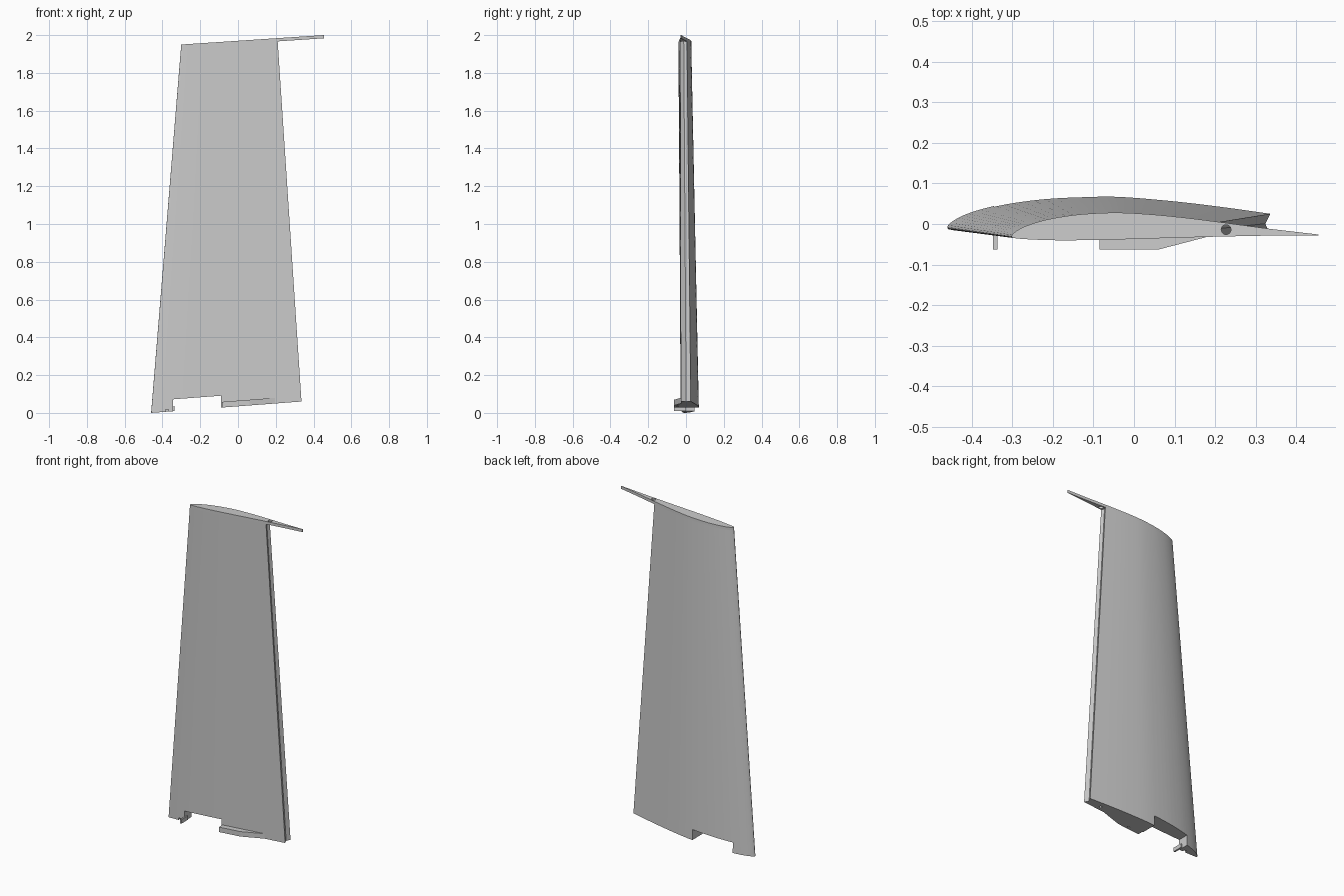
import bpy, bmesh, math

cube = bpy.data.objects.get("Cube")
if cube:
    bpy.data.objects.remove(cube, do_unlink=True)

grey = bpy.data.materials.new("light grey")
grey.use_nodes = True
colour = (0.6, 0.6, 0.6, 1)
grey.diffuse_color = colour
grey.node_tree.nodes["Principled BSDF"].inputs["Base Color"].default_value = colour


def root_z(x):
    return 0.0348 + 0.0757 * x


def tip_z(x):
    return 1.97 + 0.0662 * x


def loft(name, bottom, top):
    """Closed solid between two rings of 3D points."""
    bm = bmesh.new()
    low = [bm.verts.new(p) for p in bottom]
    high = [bm.verts.new(p) for p in top]
    n = len(low)
    for i in range(n):
        j = (i + 1) % n
        bm.faces.new((low[i], low[j], high[j], high[i]))
    bm.faces.new(low[::-1])
    bm.faces.new(high)
    bmesh.ops.recalc_face_normals(bm, faces=bm.faces)
    mesh = bpy.data.meshes.new(name)
    bm.to_mesh(mesh)
    bm.free()
    mesh.materials.append(grey)
    obj = bpy.data.objects.new(name, mesh)
    bpy.context.collection.objects.link(obj)
    return obj


def prism(name, outline, plane, low, high):
    """Outline in x, y extruded along z between offsets of a sloping plane."""
    return loft(name, [(x, y, plane(x) + low) for x, y in outline],
                [(x, y, plane(x) + high) for x, y in outline])


def cut(obj, cutter):
    cutter.hide_render = True
    cutter.hide_viewport = True
    cutter.display_type = 'WIRE'
    mod = obj.modifiers.new("cut", 'BOOLEAN')
    mod.operation = 'DIFFERENCE'
    mod.solver = 'EXACT'
    mod.object = cutter


def apply_cuts(obj, cutters):
    for cutter in cutters:
        cut(obj, cutter)
    bpy.context.view_layer.objects.active = obj
    for mod in list(obj.modifiers):
        bpy.ops.object.modifier_apply(modifier=mod.name)
    for cutter in cutters:
        bpy.data.objects.remove(cutter, do_unlink=True)


def smooth_curve(points, steps=4):
    """Catmull-Rom curve through the points."""
    pts = [points[0]] + points + [points[-1]]
    out = []
    for a, b, c, d in zip(pts, pts[1:], pts[2:], pts[3:]):
        for k in range(steps):
            t = k / steps
            out.append(tuple(0.5 * (2 * q + (r - p) * t + (2 * p - 5 * q + 4 * r - s) * t * t
                                    + (3 * q - p - 3 * r + s) * t ** 3)
                             for p, q, r, s in zip(a, b, c, d)))
    return out + [points[-1]]


def circle(cx, cy, r, n=20):
    return [(cx + r * math.cos(math.tau * i / n), cy + r * math.sin(math.tau * i / n))
            for i in range(n)]


# Airfoil section at the tip, trailing edge round the nose and back
nose = (-0.302, -0.03)
upper = [(0.21, 0.005), (0.13, 0.015), (0.05, 0.023), (-0.04, 0.028), (-0.13, 0.024),
         (-0.2, 0.014), (-0.25, 0.001), (-0.285, -0.014)]
lower = [(-0.285, -0.036), (-0.2, -0.04), (-0.1, -0.0395), (0, -0.037), (0.1, -0.034),
         (0.21, -0.031)]
section = smooth_curve(upper + [nose] + lower)
tail = [(0.335, -0.0285), (0.455, -0.028), (0.455, -0.026), (0.335, -0.012)]
tip = section + [(0.202, -0.012)]


def to_root(p):
    """Scale and twist a tip point to the root chord."""
    t = (p[0] - nose[0]) / 0.51
    return (-0.46 + 0.793 * t, 1.45 * p[1] + 0.036 - 0.018 * t)


# Wing panel with a grooved trailing face
cap = 0.017
root = [to_root(p) for p in tip]
panel = loft("wing_panel", [(x, y, root_z(x)) for x, y in root],
             [(x, y, tip_z(x) - cap) for x, y in tip])

# Cutout in the root and a nick in the nose foot
notch = [(-0.345, -0.2), (-0.09, -0.2), (-0.09, 0.2), (-0.345, 0.2)]
nick = [(-0.385, -0.2), (-0.368, -0.2), (-0.368, -0.005), (-0.385, -0.005)]
apply_cuts(panel, [prism("root_cutter", notch, root_z, -0.1, 0.063),
                   prism("nick_cutter", nick, root_z, -0.1, 0.012),
                   prism("pin_cutter", circle(0.24, 0, 0.008), root_z, -0.1, 0.03)])

# Tip plate that runs on past the trailing face, with a hinge hole
plate = prism("tip_plate", section + tail, tip_z, -cap, 0)
apply_cuts(plate, [prism("hinge_cutter", circle(0.227, -0.014, 0.012), tip_z, -0.1, 0.1)])

# Mounting block under the root
block = prism("root_block", [(-0.085, -0.063), (0.06, -0.063), (0.21, -0.024), (-0.085, -0.02)],
              root_z, 0, 0.03)
apply_cuts(block, [prism("bolt_cutter", circle(0.0, -0.046, 0.007), root_z, -0.1, 0.015)])

# Thin locating tab by the nose foot
prism("root_tab", [(-0.347, -0.063), (-0.337, -0.063), (-0.337, 0), (-0.347, 0)],
      root_z, 0.002, 0.026)

for obj in (panel, plate):
    bpy.ops.object.select_all(action='DESELECT')
    obj.select_set(True)
    bpy.context.view_layer.objects.active = obj
    bpy.ops.object.shade_smooth_by_angle(angle=math.radians(25))
